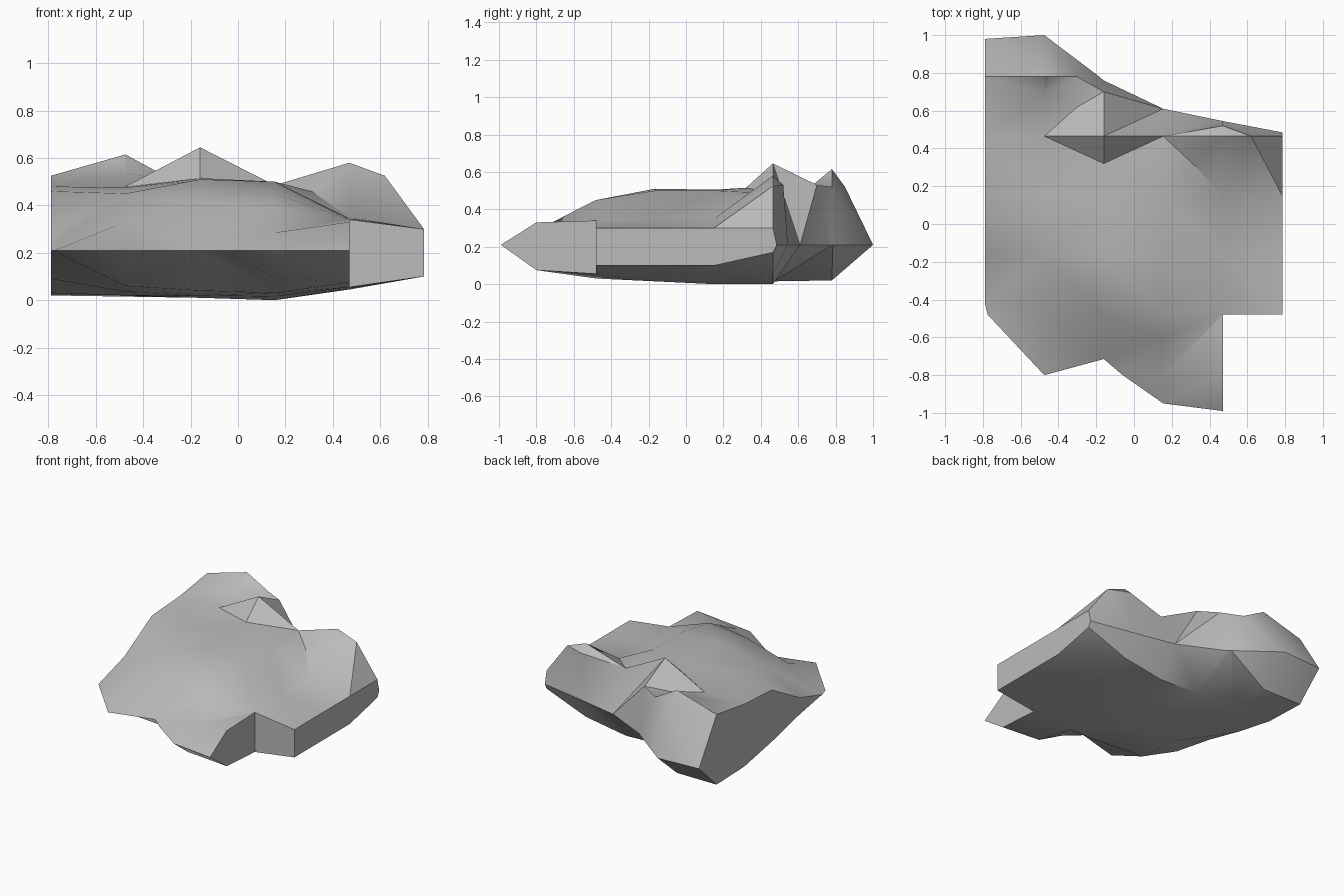
import bpy
import bmesh
import math
from mathutils import Vector
from mathutils.geometry import delaunay_2d_cdt

cube = bpy.data.objects.get("Cube")
if cube:
    bpy.data.objects.remove(cube, do_unlink=True)

# Grid lines shared by the whole stone
LEFT, A, B, C, D, RIGHT = -.79, -.475, -.16, .155, .47, .785
FRONT, MID, REAR, RIDGE, BACK = -.48, -.165, .15, .465, .78
RIM = .21


def rim(x, y):
    """Outline point where top and underside meet in a sharp edge."""
    return (x, y, RIM, RIM)


# Outline, counter-clockwise: x, y, underside height, top height
outline = [
    rim(LEFT, -.42), rim(-.775, FRONT), rim(A, -.8), rim(B, -.715),
    rim(-.06, -.8), rim(C, -.95), rim(D, -.99),
    (D, -.8, .075, .33), (D, FRONT, .055, .34), (RIGHT, FRONT, .1, .3),
    (RIGHT, MID, .1, .3), (RIGHT, REAR, .1, .3), (RIGHT, RIDGE, .17, .3),
    rim(RIGHT, .485), rim(D, .545), rim(C, .61), rim(B, .76),
    rim(-.19, .785), rim(A, 1), rim(LEFT, .98),
    (LEFT, BACK, .02, .525), (LEFT, RIDGE, .03, .48),
    (LEFT, REAR, .09, .46), (LEFT, MID, .165, .285),
]

# Heights of the top at the inner grid crossings, then peaks and valleys
top_points = [
    (A, FRONT, .33), (B, FRONT, .42), (C, FRONT, .45),
    (A, MID, .45), (B, MID, .51), (C, MID, .5), (D, MID, .345),
    (A, REAR, .475), (B, REAR, .505), (C, REAR, .5), (D, REAR, .35),
    (A, RIDGE, .48), (B, RIDGE, .645), (C, RIDGE, .485), (D, RIDGE, .58),
    (A, BACK, .615), (-.3, BACK, .52), (A, .85, .52), (A, .69, .54),
    (-.3, .62, .5), (B, .7, .53), (B, .32, .515), (.31, .32, .46),
    (.62, RIDGE, .525), (D, .52, .53), (C, -.6, .39), (C, -.8, .285),
]
bottom_points = [
    (A, FRONT, .06), (B, FRONT, .04), (C, FRONT, .03),
    (A, MID, .035), (B, MID, .02), (C, MID, .015), (D, MID, .05),
    (A, REAR, .02), (B, REAR, .01), (C, REAR, 0), (D, REAR, .045),
    (A, RIDGE, .015), (B, RIDGE, .01), (C, RIDGE, 0), (D, RIDGE, .05),
    (A, BACK, .02), (C, -.8, .095),
]

# Creases that the top surface must follow
creases = [
    ((LEFT, REAR), (A, MID)), ((B, MID), (C, FRONT)),
    ((C, -.8), (D, FRONT)), ((A, MID), (B, REAR)),
    ((C, REAR), (.31, .32)), ((C, RIDGE), (.31, .32)),
    ((B, RIDGE), (B, .7)), ((B, RIDGE), (-.3, .62)),
    ((A, BACK), (-.3, BACK)), ((LEFT, BACK), (A, BACK)),
    ((B, RIDGE), (C, RIDGE)), ((C, RIDGE), (D, RIDGE)),
]


def add_sheet(bm, border, inner, folds=()):
    """Triangulate one side of the stone inside its outline."""
    points = border + inner
    flat = [Vector(p[:2]) for p in points]
    index = {p[:2]: i for i, p in enumerate(points)}
    edges = [(index[a], index[b]) for a, b in folds]
    loop = list(range(len(border)))
    _, _, faces, origin, _, _ = delaunay_2d_cdt(flat, edges, [loop], 1, 1e-5)
    verts = [bm.verts.new(p) for p in points]
    for face in faces:
        ids = [origin[i][0] for i in face if origin[i]]
        if len(set(ids)) == 3:
            bm.faces.new([verts[i] for i in ids])
    return verts[:len(border)]


bm = bmesh.new()
top = add_sheet(bm, [(x, y, t) for x, y, b, t in outline], top_points, creases)
bottom = add_sheet(bm, [(x, y, b) for x, y, b, t in outline], bottom_points)

# Side walls, which close to nothing along the sharp rim
count = len(outline)
for i in range(count):
    j = (i + 1) % count
    bm.faces.new((bottom[i], bottom[j], top[j], top[i]))
bmesh.ops.remove_doubles(bm, verts=bm.verts[:], dist=1e-4)
bmesh.ops.dissolve_degenerate(bm, edges=bm.edges[:], dist=1e-5)
bmesh.ops.recalc_face_normals(bm, faces=bm.faces[:])

mesh = bpy.data.meshes.new("rock")
bm.to_mesh(mesh)
bm.free()
rock = bpy.data.objects.new("rock", mesh)
bpy.context.collection.objects.link(rock)

# Stone colour
stone = bpy.data.materials.new("grey stone")
stone.use_nodes = True
colour = (.5, .5, .5, 1)
stone.diffuse_color = colour
stone.node_tree.nodes["Principled BSDF"].inputs["Base Color"].default_value = colour
mesh.materials.append(stone)

# Soft shading with sharp edges kept
bpy.ops.object.select_all(action="DESELECT")
rock.select_set(True)
bpy.context.view_layer.objects.active = rock
bpy.ops.object.shade_smooth_by_angle(angle=math.radians(35))
